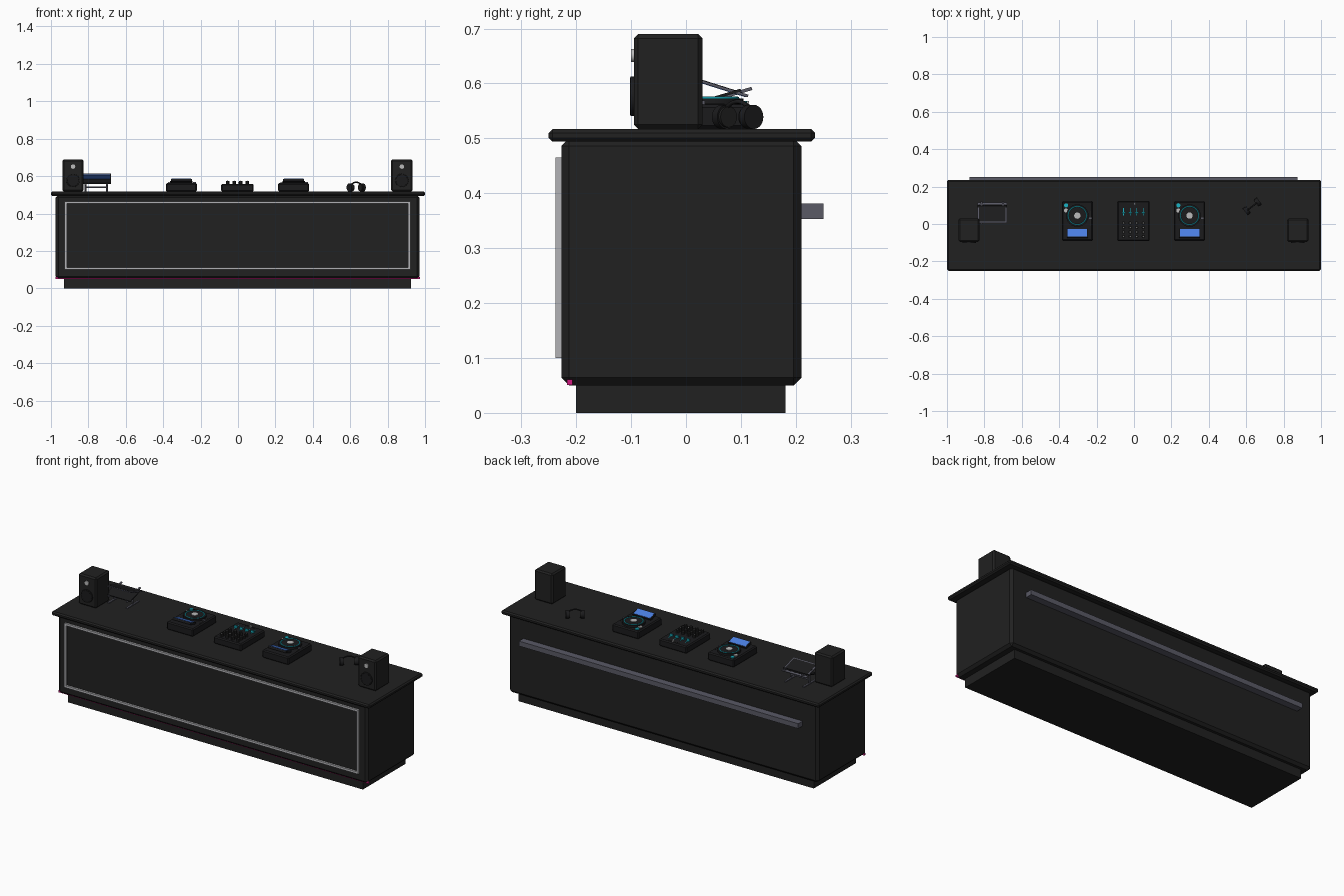
import bpy
import bmesh
from math import radians, sin, cos, pi
from mathutils import Vector

cube = bpy.data.objects.get("Cube")
if cube:
    bpy.data.objects.remove(cube, do_unlink=True)


def material(name, r, g, b):
    m = bpy.data.materials.new(name)
    m.use_nodes = True
    m.diffuse_color = (r, g, b, 1)
    m.node_tree.nodes["Principled BSDF"].inputs["Base Color"].default_value = (r, g, b, 1)
    return m


BLACK = material("matt black", 0.015, 0.015, 0.015)
GEAR = material("gear black", 0.011, 0.011, 0.012)
METAL = material("grey metal", 0.1, 0.1, 0.13)
FRAME = material("light trim", 0.45, 0.45, 0.47)
SILVER = material("silver", 0.5, 0.5, 0.5)
BLUE = material("screen blue", 0.07, 0.21, 0.75)
TEAL = material("teal light", 0.01, 0.45, 0.55)
PINK = material("magenta light", 0.65, 0.01, 0.22)


def finish(obj, name, mat, bevel=0):
    obj.name = name
    obj.data.materials.append(mat)
    if bevel:
        mod = obj.modifiers.new("Bevel", "BEVEL")
        mod.width = bevel
        mod.segments = 1
    return obj


def box(name, mat, x, y, z, bevel=0):
    """Box from three (low, high) ranges."""
    mid = [(a + b) / 2 for a, b in (x, y, z)]
    bpy.ops.mesh.primitive_cube_add(size=1, location=mid)
    obj = bpy.context.object
    size = [b - a for a, b in (x, y, z)]
    for v in obj.data.vertices:
        v.co = Vector(c * s for c, s in zip(v.co, size))
    return finish(obj, name, mat, bevel)


def disc(name, mat, centre, radius, depth, rot=(0, 0, 0), sides=24):
    bpy.ops.mesh.primitive_cylinder_add(vertices=sides, radius=radius, depth=depth,
                                        location=centre, rotation=rot)
    obj = finish(bpy.context.object, name, mat)
    bpy.ops.object.shade_smooth_by_angle()
    return obj


def ring(name, mat, centre, radius, tube, rot=(0, 0, 0)):
    bpy.ops.mesh.primitive_torus_add(major_radius=radius, minor_radius=tube, major_segments=32,
                                     minor_segments=8, location=centre, rotation=rot)
    bpy.ops.object.shade_smooth()
    return finish(bpy.context.object, name, mat)


def rod(name, mat, a, b, radius):
    a, b = Vector(a), Vector(b)
    rot = (b - a).to_track_quat("Z", "Y").to_euler()
    return disc(name, mat, (a + b) / 2, radius, (b - a).length, rot, 8)


def plate(name, mat, x, start, end, thick):
    """Sloping plate whose middle line runs between two (y, z) points."""
    a, b = Vector((0, *start)), Vector((0, *end))
    d = b - a
    obj = box(name, mat, x, (-d.length / 2, d.length / 2), (-thick / 2, thick / 2))
    obj.location += (a + b) / 2
    obj.rotation_euler.x = Vector((d.y, d.z)).angle_signed(Vector((1, 0)))
    return obj


# Counter
MID = -0.003
TOP = 0.517
box("plinth", BLACK, (-0.93, 0.925), (-0.2, 0.181), (0, 0.052))
box("counter_body", BLACK, (-0.975, 0.97), (-0.227, 0.21), (0.05, 0.5), 0.014)
box("counter_top", BLACK, (-1, 1), (-0.25, 0.235), (0.494, TOP), 0.007)
box("rear_rail", METAL, (-0.88, 0.875), (0.208, 0.25), (0.353, 0.381))
box("floor_light_strip", PINK, (-0.977, 0.972), (-0.217, -0.207), (0.051, 0.061))

# Light frame on the front
for name, z in (("frame_bottom", 0.1), ("frame_top", 0.453)):
    box(name, FRAME, (-0.927, 0.922), (-0.238, -0.225), (z, z + 0.012))
for name, x in (("frame_right", -0.927), ("frame_left", 0.91)):
    box(name, FRAME, (x, x + 0.012), (-0.238, -0.225), (0.1, 0.465))

# Speakers
for side, s in (("left", 1), ("right", -1)):
    x = MID + s * 0.879
    box(side + "_speaker", BLACK, (x - 0.057, x + 0.057), (-0.095, 0.03), (TOP, 0.69), 0.008)
    face = (radians(90), 0, 0)
    disc(side + "_woofer", GEAR, (x, -0.096, 0.577), 0.036, 0.01, face)
    ring(side + "_woofer_rim", BLACK, (x, -0.099, 0.577), 0.033, 0.003, face)
    disc(side + "_tweeter", SILVER, (x, -0.096, 0.651), 0.012, 0.008, face)

# Decks
for side, x in (("left", 0.3 + MID), ("right", -0.3 + MID)):
    deck_top = 0.562
    box(side + "_deck", GEAR, (x - 0.083, x + 0.083), (-0.09, 0.122), (TOP, deck_top), 0.006)
    hub = Vector((x, 0.045, deck_top))
    disc(side + "_jog_wheel", GEAR, hub + Vector((0, 0, 0.005)), 0.06, 0.012, sides=32)
    ring(side + "_jog_light", TEAL, hub + Vector((0, 0, 0.011)), 0.049, 0.003)
    disc(side + "_jog_hub", SILVER, hub + Vector((0, 0, 0.011)), 0.017, 0.005)
    plate(side + "_deck_display", GEAR, (x - 0.056, x + 0.056), (-0.073, 0.58), (-0.026, 0.564), 0.012)
    plate(side + "_deck_screen", BLUE, (x - 0.052, x + 0.052), (-0.068, 0.585), (-0.028, 0.5715), 0.003)
    for name, mat, y in (("play", TEAL, 0.1), ("cue", SILVER, 0.072)):
        disc(f"{side}_{name}_button", mat, (x - 0.06, y, deck_top + 0.002), 0.011, 0.008)
    box(side + "_pitch_slot", BLACK, (x + 0.068, x + 0.072), (-0.01, 0.07), (deck_top, deck_top + 0.001))
    box(side + "_pitch_slider", METAL, (x + 0.062, x + 0.078), (0.027, 0.035), (deck_top, deck_top + 0.007))

# Mixer
MIX = 0.558
box("mixer", GEAR, (MID - 0.087, MID + 0.087), (-0.092, 0.124), (TOP, MIX), 0.006)
for col in range(4):
    x = MID + (col - 1.5) * 0.035
    for row in range(4):
        y = 0.005 - row * 0.024
        disc(f"mixer_knob_{col}_{row}", BLACK, (x, y, MIX + 0.008), 0.009, 0.016, sides=12)
        disc(f"mixer_knob_cap_{col}_{row}", SILVER, (x, y, MIX + 0.0165), 0.002, 0.002, sides=8)
    box(f"fader_light_{col}", TEAL, (x - 0.002, x + 0.002), (0.045, 0.085), (MIX, MIX + 0.002))
    box(f"fader_cap_{col}", TEAL, (x - 0.009, x + 0.009), (0.056, 0.063), (MIX, MIX + 0.012))
box("crossfader_slot", BLACK, (MID - 0.035, MID + 0.035), (0.107, 0.11), (MIX, MIX + 0.001))
box("crossfader_cap", SILVER, (MID + 0.003, MID + 0.011), (0.102, 0.115), (MIX, MIX + 0.01))

# Laptop, its lid opening towards the front
LX = (-0.836, -0.68)
plate("laptop_base", GEAR, LX, (0.005, 0.56), (0.1, 0.588), 0.005)
plate("laptop_lid", METAL, LX, (0.005, 0.611), (0.113, 0.577), 0.005)
plate("laptop_lid_panel", GEAR, (LX[0] + 0.008, LX[1] - 0.008), (0.014, 0.611), (0.103, 0.583), 0.001)
plate("laptop_screen", BLUE, (LX[0] + 0.004, LX[1] - 0.004), (0.008, 0.607), (0.108, 0.5755), 0.001)

# Laptop stand
for side, x in (("left", -0.7), ("right", -0.815)):
    plate(side + "_stand_arm", METAL, (x - 0.005, x + 0.005), (0, 0.554), (0.12, 0.591), 0.006)
    rod(side + "_stand_post", METAL, (x, 0.055, TOP), (x, 0.055, 0.573), 0.005)
    box(side + "_stand_foot", METAL, (x - 0.005, x + 0.005), (0.0, 0.11), (TOP, TOP + 0.005))
rod("stand_crossbar", METAL, (-0.815, 0.055, 0.54), (-0.7, 0.055, 0.54), 0.004)

# Headphones: half-hoop band with two ear cups, turned on the counter
yaw = radians(38)
along = Vector((cos(yaw), sin(yaw), 0))
base = Vector((0.632, 0.094, 0.539))
curve = bpy.data.curves.new("headband", "CURVE")
curve.dimensions = "3D"
curve.bevel_depth = 0.004
curve.bevel_resolution = 2
spline = curve.splines.new("POLY")
spline.points.add(16)
for i, p in enumerate(spline.points):
    a = pi * i / 16
    p.co = (*(base + along * 0.04 * cos(a) + Vector((0, 0, 0.028 * sin(a)))), 1)
band = bpy.data.objects.new("headband", curve)
bpy.context.collection.objects.link(band)
curve.materials.append(GEAR)
for side, s in (("left", 1), ("right", -1)):
    disc(side + "_ear_cup", GEAR, base + along * 0.04 * s, 0.022, 0.016, (0, radians(90), yaw))
    disc(side + "_ear_pad", BLACK, base + along * 0.03 * s, 0.019, 0.008, (0, radians(90), yaw))
